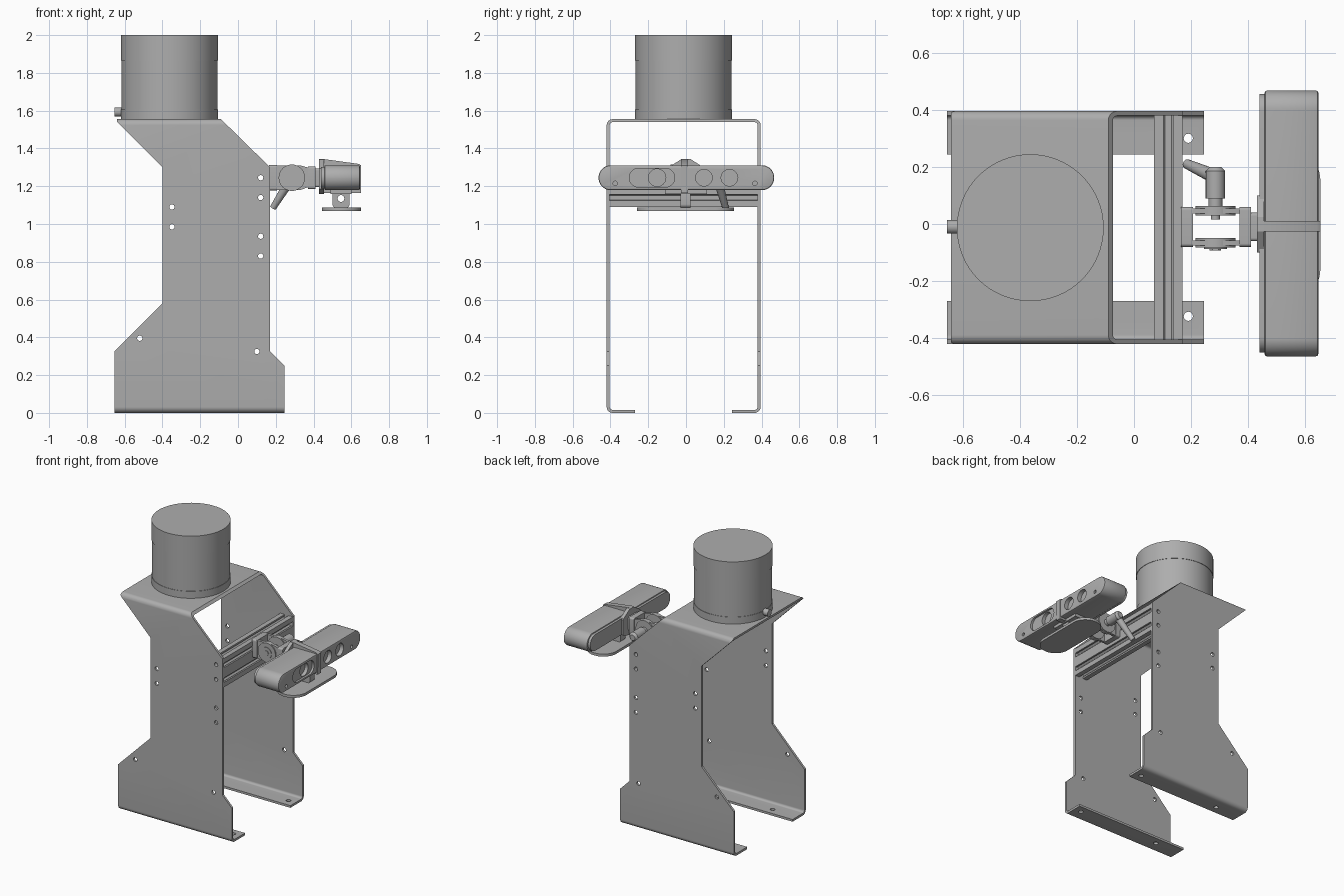
import bpy, bmesh, math
from mathutils import Vector

if "Cube" in bpy.data.objects:
    bpy.data.objects.remove(bpy.data.objects["Cube"])

grey = bpy.data.materials.new("metal_grey")
grey.diffuse_color = (0.42, 0.42, 0.42, 1)
grey.use_nodes = True
grey.node_tree.nodes["Principled BSDF"].inputs["Base Color"].default_value = grey.diffuse_color


def finish(name, bm):
    bmesh.ops.recalc_face_normals(bm, faces=bm.faces)
    me = bpy.data.meshes.new(name)
    bm.to_mesh(me)
    bm.free()
    me.materials.append(grey)
    ob = bpy.data.objects.new(name, me)
    bpy.context.collection.objects.link(ob)
    return ob


def add_prism(bm, pts, axis, a, b):
    """Extrude a 2D outline from a to b along an axis."""
    place = {"x": lambda u, v, t: (t, u, v),
             "y": lambda u, v, t: (u, t, v),
             "z": lambda u, v, t: (u, v, t)}[axis]
    lo = [bm.verts.new(place(u, v, a)) for u, v in pts]
    hi = [bm.verts.new(place(u, v, b)) for u, v in pts]
    bm.faces.new(lo)
    bm.faces.new(hi)
    n = len(pts)
    for i in range(n):
        j = (i + 1) % n
        bm.faces.new((lo[i], lo[j], hi[j], hi[i]))


def prisms(name, items):
    bm = bmesh.new()
    for it in items:
        add_prism(bm, *it)
    return finish(name, bm)


def prism(name, pts, axis, a, b):
    return prisms(name, [(pts, axis, a, b)])


def circle(u, v, r, n=32):
    return [(u + r * math.cos(2 * math.pi * i / n), v + r * math.sin(2 * math.pi * i / n))
            for i in range(n)]


def rounded(u0, u1, v0, v1, r, n=8):
    """Rectangle with rounded corners."""
    pts = []
    for k, (cu, cv) in enumerate([(u1 - r, v1 - r), (u0 + r, v1 - r),
                                  (u0 + r, v0 + r), (u1 - r, v0 + r)]):
        for i in range(n + 1):
            t = math.pi / 2 * (k + i / n)
            pts.append((cu + r * math.cos(t), cv + r * math.sin(t)))
    return pts


def rect(u0, u1, v0, v1):
    return [(u0, v0), (u1, v0), (u1, v1), (u0, v1)]


def boolean(ob, cutter, op="DIFFERENCE"):
    m = ob.modifiers.new("cut", "BOOLEAN")
    m.operation, m.object, m.solver = op, cutter, "EXACT"
    bpy.context.view_layer.objects.active = ob
    bpy.ops.object.modifier_apply(modifier=m.name)
    bpy.data.objects.remove(cutter)


def rod(name, p, q, r1, r2):
    p, q = Vector(p), Vector(q)
    bm = bmesh.new()
    bmesh.ops.create_cone(bm, cap_ends=True, segments=24, radius1=r1, radius2=r2,
                          depth=(q - p).length)
    rot = (q - p).to_track_quat("Z", "Y").to_matrix().to_4x4()
    bmesh.ops.transform(bm, matrix=rot, verts=bm.verts)
    bmesh.ops.translate(bm, vec=(p + q) / 2, verts=bm.verts)
    return finish(name, bm)


# Folded sheet stand: rounded channel trimmed to the side outline
Y0, Y1, T, TOP = -0.42, 0.395, 0.016, 1.555
stand = prism("sheet_stand", rounded(Y0, Y1, 0, TOP, 0.032), "x", -0.8, 0.4)
boolean(stand, prism("inner", rounded(Y0 + T, Y1 - T, T, TOP - T, 0.016), "x", -0.9, 0.5))
boolean(stand, prism("gap", rect(-0.27, 0.243, -0.1, 0.1), "x", -0.9, 0.5))
outline = [(-0.655, -0.1), (0.245, -0.1), (0.245, 0.25), (0.17, 0.325), (0.17, 1.30),
           (-0.09, 1.555), (-0.09, 1.65), (-0.64, 1.65), (-0.64, 1.54), (-0.40, 1.30),
           (-0.40, 0.58), (-0.655, 0.325)]
boolean(stand, prism("trim", outline, "y", -0.6, 0.6), "INTERSECT")
side_holes = [(-0.35, 1.09), (-0.35, 0.985), (0.12, 1.245), (0.12, 1.14), (0.12, 0.935),
              (0.12, 0.83), (-0.52, 0.395), (0.10, 0.325)]
boolean(stand, prisms("side_holes", [(circle(x, z, 0.014, 20), "y", -0.6, 0.6)
                                     for x, z in side_holes]))
boolean(stand, prisms("foot_holes", [(circle(x, y, 0.016, 20), "z", -0.1, 0.1)
                                     for x in (0.19, -0.46) for y in (-0.323, 0.3)]))

# Round canister on top, with slightly thicker end bands
CX, CY = -0.363, -0.013
rod("canister", (CX, CY, 1.555), (CX, CY, 2.0), 0.254, 0.254)
for ob in [bpy.data.objects["canister"]]:
    bpy.data.objects.remove(ob)
prism("canister", circle(CX, CY, 0.254, 64), "z", 1.6, 1.87)
prism("canister_lower_band", circle(CX, CY, 0.257, 64), "z", 1.555, 1.605)
prism("canister_upper_band", circle(CX, CY, 0.257, 64), "z", 1.865, 2.0)
prism("canister_plug", circle(-0.01, 1.593, 0.024, 24), "x", -0.655, -0.58)

# Slotted cross rail
RX, RZ, HX, HZ = 0.12, 1.1925, 0.05, 0.103
rail = prism("cross_rail", rect(RX - HX, RX + HX, RZ - HZ, RZ + HZ), "y", -0.404, 0.38)
slot = [(-0.016, -0.01), (0.016, -0.01), (0.016, 0.012), (0.028, 0.012), (0.012, 0.03),
        (-0.012, 0.03), (-0.028, 0.012), (-0.016, 0.012)]
cuts = []
for s in (-1, 1):
    for z in (1.245, 1.14):
        cuts.append(([(RX + s * (HX - d), z + u) for u, d in slot], "y", -0.6, 0.6))
    cuts.append(([(RX + u, RZ + s * (HZ - d)) for u, d in slot], "y", -0.6, 0.6))
cuts += [(circle(RX, z, 0.014, 20), "y", -0.6, 0.6) for z in (1.245, 1.14)]
boolean(rail, prisms("rail_slots", cuts))

# Hinged arm from the rail to the camera
JX, JZ = 0.285, 1.245
prism("hinge_base", rounded(-0.08, 0.06, JZ - 0.067, JZ + 0.067, 0.012), "x", 0.165, 0.207)
arm = [(0.2, 1.18), (0.33, 1.18), (0.385, 1.20), (0.385, 1.295), (0.33, 1.31), (0.2, 1.31)]
for side, a, b in (("back", 0.037, 0.055), ("front", -0.075, -0.057)):
    m = (a + b) / 2
    prism("hinge_arm_" + side, arm, "y", a, b)
    prism("hinge_disc_" + side, circle(JX, JZ, 0.07), "y", m - 0.017, m + 0.017)
prism("hinge_bolt", circle(JX, JZ, 0.04), "y", -0.087, -0.08)
prism("hinge_bolt_head", circle(JX, JZ, 0.02, 6), "y", -0.092, -0.085)
prism("hinge_bolt_end", circle(JX, JZ, 0.016, 20), "y", 0.015, 0.04)
prism("arm_block", rounded(-0.08, 0.06, 1.185, 1.305, 0.012), "x", 0.37, 0.41)
prism("arm_neck", rounded(-0.06, 0.04, 1.195, 1.295, 0.012), "x", 0.405, 0.445)

# Clamping lever
prism("lever_post", circle(JX, JZ, 0.024, 24), "y", 0.05, 0.10)
prism("lever_hub", circle(JX, JZ, 0.034, 24), "y", 0.09, 0.185)
rod("lever_hub_cap", (JX, 0.185, JZ), (JX, 0.20, JZ), 0.034, 0.02)
rod("lever_handle", (JX, 0.165, JZ), (0.185, 0.21, 1.085), 0.026, 0.017)

# Camera body with recessed lenses
CZ = 1.245
cam = prism("camera_body", rounded(-0.463, 0.467, CZ - 0.066, CZ + 0.066, 0.0655, 12),
            "x", 0.457, 0.645)
bev = cam.modifiers.new("edge", "BEVEL")
bev.width, bev.segments, bev.limit_method = 0.008, 2, "ANGLE"
bev.angle_limit = math.radians(60)
bpy.context.view_layer.objects.active = cam
bpy.ops.object.modifier_apply(modifier="edge")
boolean(cam, prisms("lens_recess", [
    (rounded(-0.30, -0.06, CZ - 0.05, CZ + 0.05, 0.0495), "x", 0.63, 0.7),
    (circle(0.095, CZ, 0.044), "x", 0.615, 0.7),
    (circle(0.23, CZ, 0.044), "x", 0.615, 0.7),
    (circle(-0.375, 1.215, 0.012, 16), "x", 0.63, 0.7),
    (circle(0.365, 1.215, 0.012, 16), "x", 0.63, 0.7)]))
boolean(cam, prism("main_lens", circle(-0.153, CZ, 0.046), "x", 0.605, 0.7))
prism("camera_back_cover", rounded(-0.45, 0.455, CZ - 0.058, CZ + 0.058, 0.0575, 12),
      "x", 0.44, 0.46)

# Clamp around the camera
prism("clamp_back_plate", [(-0.1, 1.185), (-0.03, 1.16), (0.03, 1.16), (0.1, 1.185),
                           (0.1, 1.295), (0.025, 1.343), (-0.025, 1.343), (-0.1, 1.295)],
      "x", 0.43, 0.455)
prism("clamp_band", [(0.43, 1.165), (0.65, 1.165), (0.652, 1.31), (0.64, 1.318),
                     (0.445, 1.345), (0.43, 1.343)], "y", -0.027, 0.01)

# Lower bracket and rounded foot plate
prism("bracket_bar", rect(0.49, 0.60, 1.158, 1.182), "y", -0.11, 0.11)
lug = prism("bracket_lug", rounded(0.50, 0.59, 1.085, 1.175, 0.02), "y", -0.03, 0.025)
boolean(lug, prism("lug_hole", circle(0.545, 1.135, 0.018, 20), "y", -0.1, 0.1))
prism("foot_plate", rounded(0.445, 0.652, -0.26, 0.255, 0.1, 12), "z", 1.07, 1.088)

# Smooth the round parts, keep folds crisp
bpy.ops.object.select_all(action="SELECT")
bpy.ops.object.shade_smooth_by_angle(angle=math.radians(30))
